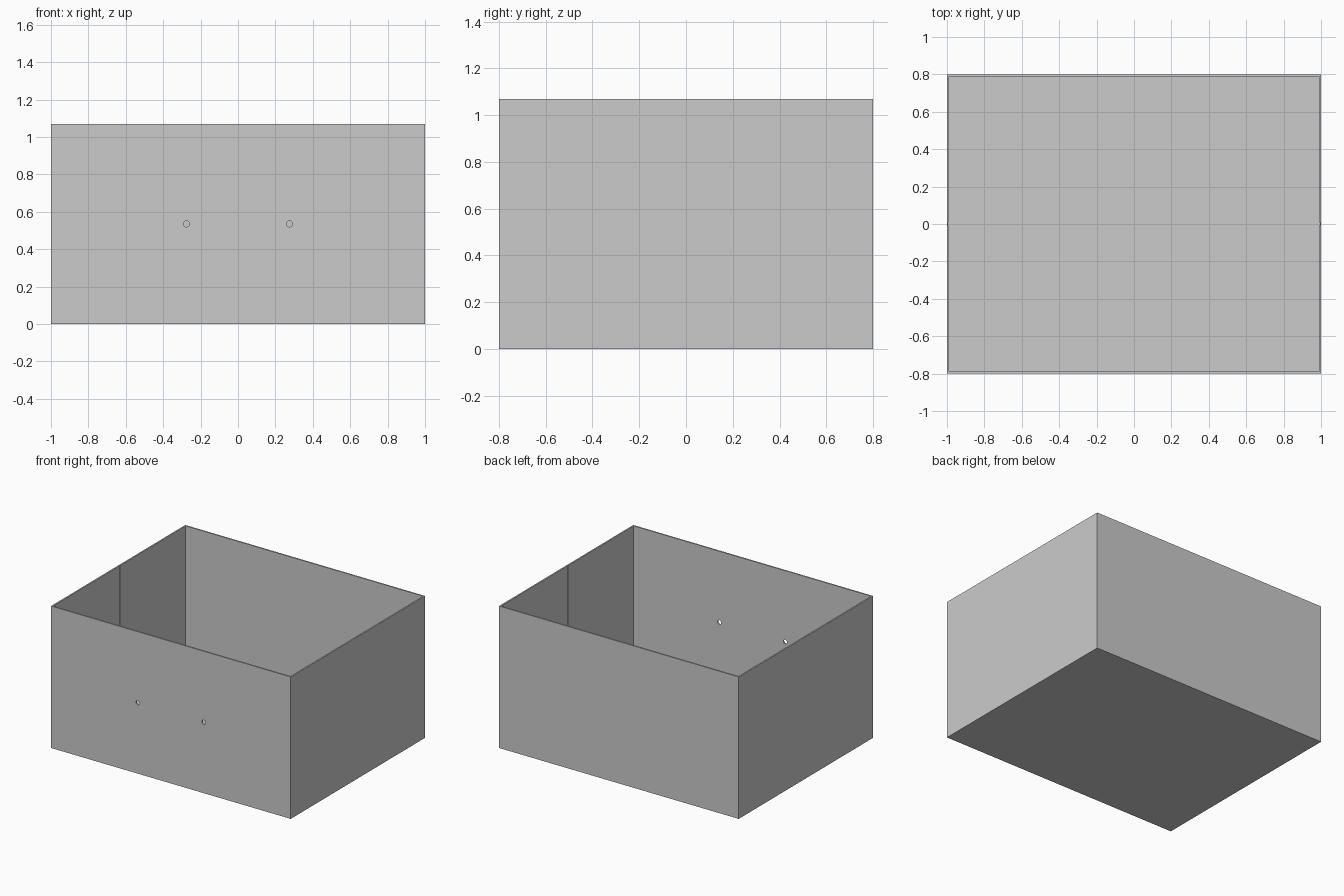
import bpy, math

if "Cube" in bpy.data.objects:
    bpy.data.objects.remove(bpy.data.objects["Cube"])

W, D, H = 2.0, 1.6, 1.07   # outer size
T = 0.011                  # wall thickness


def block(name, size, centre):
    bpy.ops.mesh.primitive_cube_add(size=1, location=centre)
    ob = bpy.context.object
    ob.name = name
    ob.scale = size
    bpy.ops.object.transform_apply(location=True, rotation=True, scale=True)
    return ob


def cut(target, cutter):
    cutter.hide_render = True
    mod = target.modifiers.new(cutter.name, 'BOOLEAN')
    mod.operation = 'DIFFERENCE'
    mod.solver = 'EXACT'
    mod.object = cutter
    bpy.context.view_layer.objects.active = target
    bpy.ops.object.modifier_apply(modifier=mod.name)
    bpy.data.objects.remove(cutter, do_unlink=True)


# open-topped bin with thin walls and floor
bin_body = block("open_bin", (W, D, H), (0, 0, H / 2))
cut(bin_body, block("cavity", (W - 2 * T, D - 2 * T, H), (0, 0, H / 2 + T)))

for s in (-1, 1):
    # shallow divider groove inside each side wall
    cut(bin_body, block("divider_groove", (0.02, 0.016, H),
                        (s * (W / 2 - T + 0.005 - 0.01), 0, H / 2 + T)))
    # handle screw hole through the front wall
    bpy.ops.mesh.primitive_cylinder_add(vertices=24, radius=0.016, depth=0.1,
                                        location=(s * 0.275, -D / 2, H / 2),
                                        rotation=(math.pi / 2, 0, 0))
    hole = bpy.context.object
    hole.name = "screw_hole"
    cut(bin_body, hole)

bpy.ops.object.select_all(action='DESELECT')
bin_body.select_set(True)
bpy.context.view_layer.objects.active = bin_body
bpy.ops.object.shade_smooth_by_angle(angle=math.radians(30))
